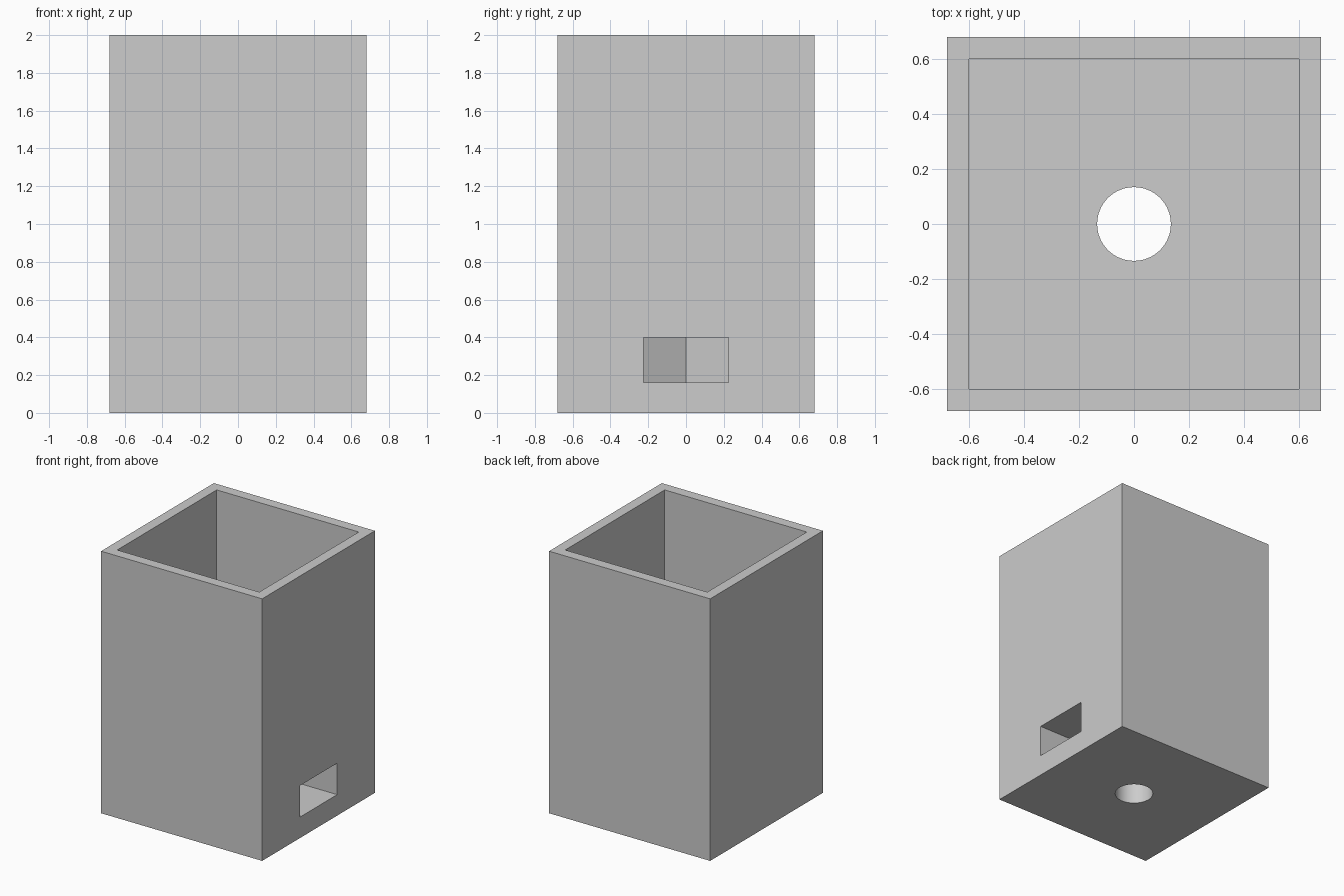
import bpy, math

if "Cube" in bpy.data.objects:
    bpy.data.objects.remove(bpy.data.objects["Cube"], do_unlink=True)

HALF, HEIGHT = 0.68, 2.0
WALL, FLOOR = 0.08, 0.56
SLOT_HALF, SLOT_LOW, SLOT_HIGH = 0.225, 0.16, 0.40
BOLT_RADIUS = 0.134

grey = bpy.data.materials.new("light grey")
grey.use_nodes = True
colour = (0.604, 0.604, 0.604, 1)
grey.diffuse_color = colour
grey.node_tree.nodes["Principled BSDF"].inputs["Base Color"].default_value = colour


def prism(name, outline, low, high):
    """Closed solid made by raising a flat outline from low to high."""
    n = len(outline)
    verts = [(x, y, z) for z in (low, high) for x, y in outline]
    faces = [tuple(reversed(range(n))), tuple(range(n, 2 * n))]
    faces += [(i, (i + 1) % n, (i + 1) % n + n, i + n) for i in range(n)]
    mesh = bpy.data.meshes.new(name)
    mesh.from_pydata(verts, [], faces)
    mesh.materials.append(grey)
    obj = bpy.data.objects.new(name, mesh)
    bpy.context.collection.objects.link(obj)
    return obj


def square(h):
    return [(-h, -h), (h, -h), (h, h), (-h, h)]


def cut(target, cutter):
    mod = target.modifiers.new(cutter.name, "BOOLEAN")
    mod.operation, mod.solver, mod.object = "DIFFERENCE", "EXACT", cutter
    bpy.context.view_layer.objects.active = target
    bpy.ops.object.modifier_apply(modifier=mod.name)
    bpy.data.objects.remove(cutter, do_unlink=True)


# Square container with a thick base
box = prism("square_container", square(HALF), 0, HEIGHT)
cut(box, prism("cavity", square(HALF - WALL), FLOOR, HEIGHT + 0.2))

# Nut slot entering from the left side, ending in half a hexagon
corner = SLOT_HALF / math.cos(math.pi / 6)
slot = [(HALF + 0.2, -SLOT_HALF), (HALF + 0.2, SLOT_HALF),
        (-corner / 2, SLOT_HALF), (-corner, 0), (-corner / 2, -SLOT_HALF)]
cut(box, prism("nut_slot", slot, SLOT_LOW, SLOT_HIGH))

# Bolt hole straight through the base
circle = [(BOLT_RADIUS * math.cos(a), BOLT_RADIUS * math.sin(a))
          for a in (math.tau * i / 64 for i in range(64))]
cut(box, prism("bolt_hole", circle, -0.2, FLOOR + 0.2))

# Smooth bore, crisp box edges
bpy.ops.object.select_all(action="DESELECT")
box.select_set(True)
bpy.context.view_layer.objects.active = box
bpy.ops.object.shade_smooth_by_angle(angle=math.radians(30))
